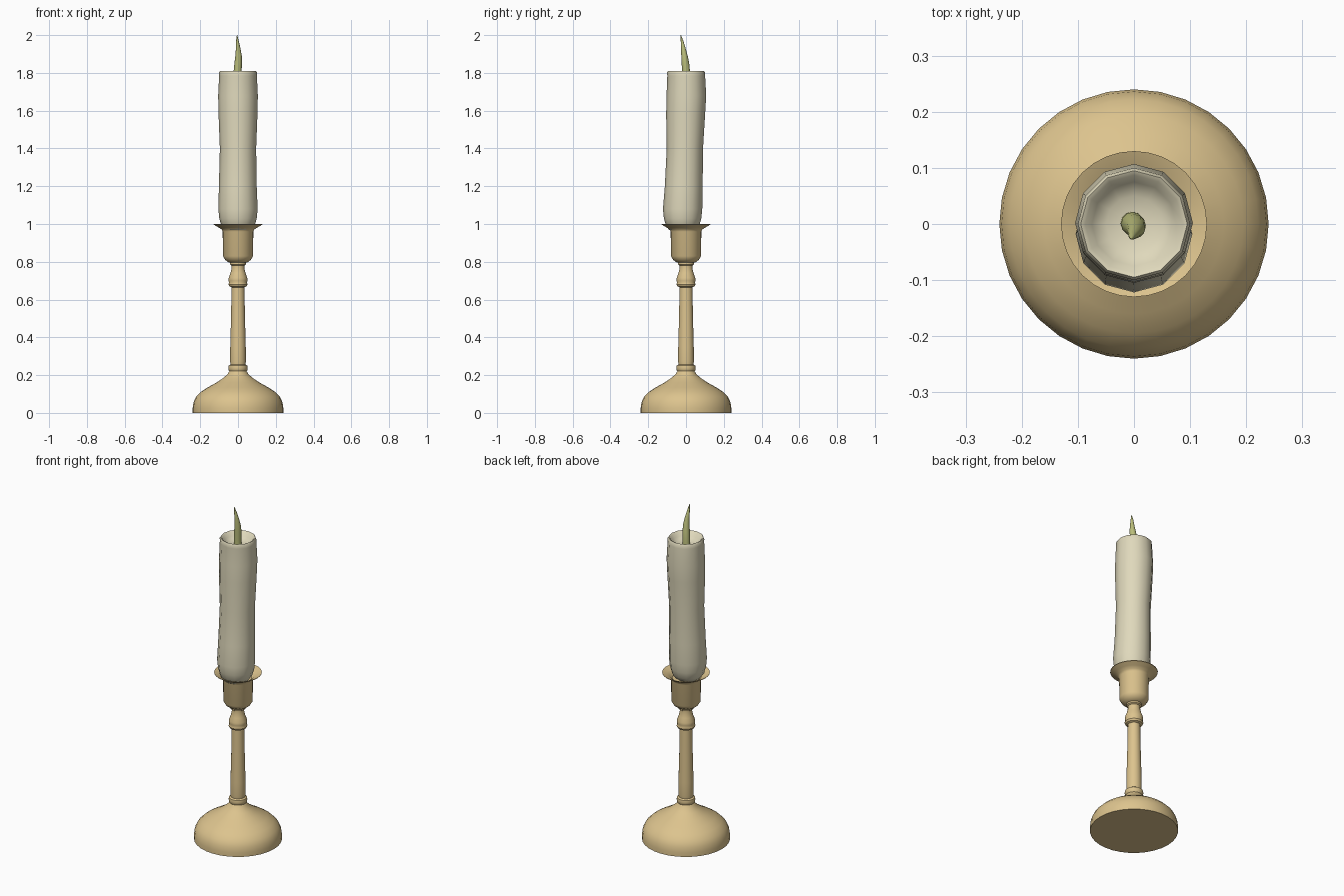
import bpy, bmesh, math


def material(name, rgb):
    m = bpy.data.materials.new(name)
    m.diffuse_color = (*rgb, 1)
    return m


def loft(name, sections, sides, mat, angle=40):
    """Stack of rings (radius, z, cx, cy), closed at both ends."""
    bm = bmesh.new()
    rings = []
    for r, z, cx, cy in sections:
        rings.append([bm.verts.new((cx + r * math.cos(2 * math.pi * i / sides),
                                    cy + r * math.sin(2 * math.pi * i / sides), z))
                      for i in range(sides)])
    for a, b in zip(rings, rings[1:]):
        for i in range(sides):
            j = (i + 1) % sides
            bm.faces.new((a[i], a[j], b[j], b[i]))
    bm.faces.new(rings[0][::-1])
    bm.faces.new(rings[-1])
    bmesh.ops.recalc_face_normals(bm, faces=bm.faces)
    me = bpy.data.meshes.new(name)
    bm.to_mesh(me)
    bm.free()
    me.materials.append(mat)
    ob = bpy.data.objects.new(name, me)
    bpy.context.collection.objects.link(ob)
    bpy.ops.object.select_all(action='DESELECT')
    ob.select_set(True)
    bpy.context.view_layer.objects.active = ob
    bpy.ops.object.shade_smooth_by_angle(angle=math.radians(angle))
    return ob


def lathe(name, profile, sides, mat):
    return loft(name, [(r, z, 0, 0) for r, z in profile], sides, mat)


brass = material("brass", (0.72, 0.55, 0.27))
wax = material("cream_wax", (0.74, 0.69, 0.50))
wick_green = material("wick_olive", (0.50, 0.52, 0.20))

# domed foot
lathe("foot", [(0.24, 0), (0.24, 0.025), (0.236, 0.055), (0.222, 0.085),
               (0.195, 0.112), (0.16, 0.135), (0.115, 0.16), (0.078, 0.185),
               (0.055, 0.205), (0.045, 0.222)], 32, brass)

# stem with its two collars and the bulb below the cup
lathe("stem", [(0.042, 0.215), (0.049, 0.225), (0.051, 0.238), (0.049, 0.25),
               (0.04, 0.256), (0.042, 0.275), (0.041, 0.35), (0.037, 0.5),
               (0.034, 0.665), (0.046, 0.67), (0.051, 0.68), (0.047, 0.69),
               (0.05, 0.70), (0.049, 0.715), (0.04, 0.74), (0.034, 0.765),
               (0.034, 0.78), (0.042, 0.785), (0.042, 0.80)], 32, brass)

# candle cup with flared drip rim
lathe("candle_cup", [(0.035, 0.793), (0.05, 0.797), (0.068, 0.81), (0.08, 0.83),
                     (0.081, 0.96), (0.087, 0.972), (0.105, 0.983), (0.129, 0.997),
                     (0.13, 1.0), (0.105, 0.99), (0.088, 0.98), (0.075, 0.965)],
      32, brass)

# slightly leaning candle with a hollow melted top
loft("candle", [(0.07, 0.967, 0, -0.018), (0.088, 0.99, 0, -0.018),
                (0.099, 1.03, 0, -0.018), (0.104, 1.08, 0, -0.018),
                (0.1, 1.2, -0.001, -0.012), (0.096, 1.4, 0, -0.006),
                (0.103, 1.58, 0, -0.002), (0.105, 1.68, 0, 0.002),
                (0.1, 1.785, 0, 0.001), (0.1, 1.803, 0, 0), (0.095, 1.811, 0, 0),
                (0.087, 1.807, 0, 0), (0.075, 1.785, 0, 0),
                (0.05, 1.77, 0, 0), (0.015, 1.767, 0, 0)], 12, wax, 60)

# curved tapering wick
loft("wick", [(0.021, 1.76, -0.003, 0.001), (0.021, 1.81, -0.002, 0),
              (0.02, 1.85, 0.001, -0.003), (0.017, 1.89, 0.003, -0.008),
              (0.012, 1.93, 0.001, -0.014), (0.007, 1.97, -0.003, -0.021),
              (0.001, 2.0, -0.005, -0.027)], 12, wick_green, 60)
